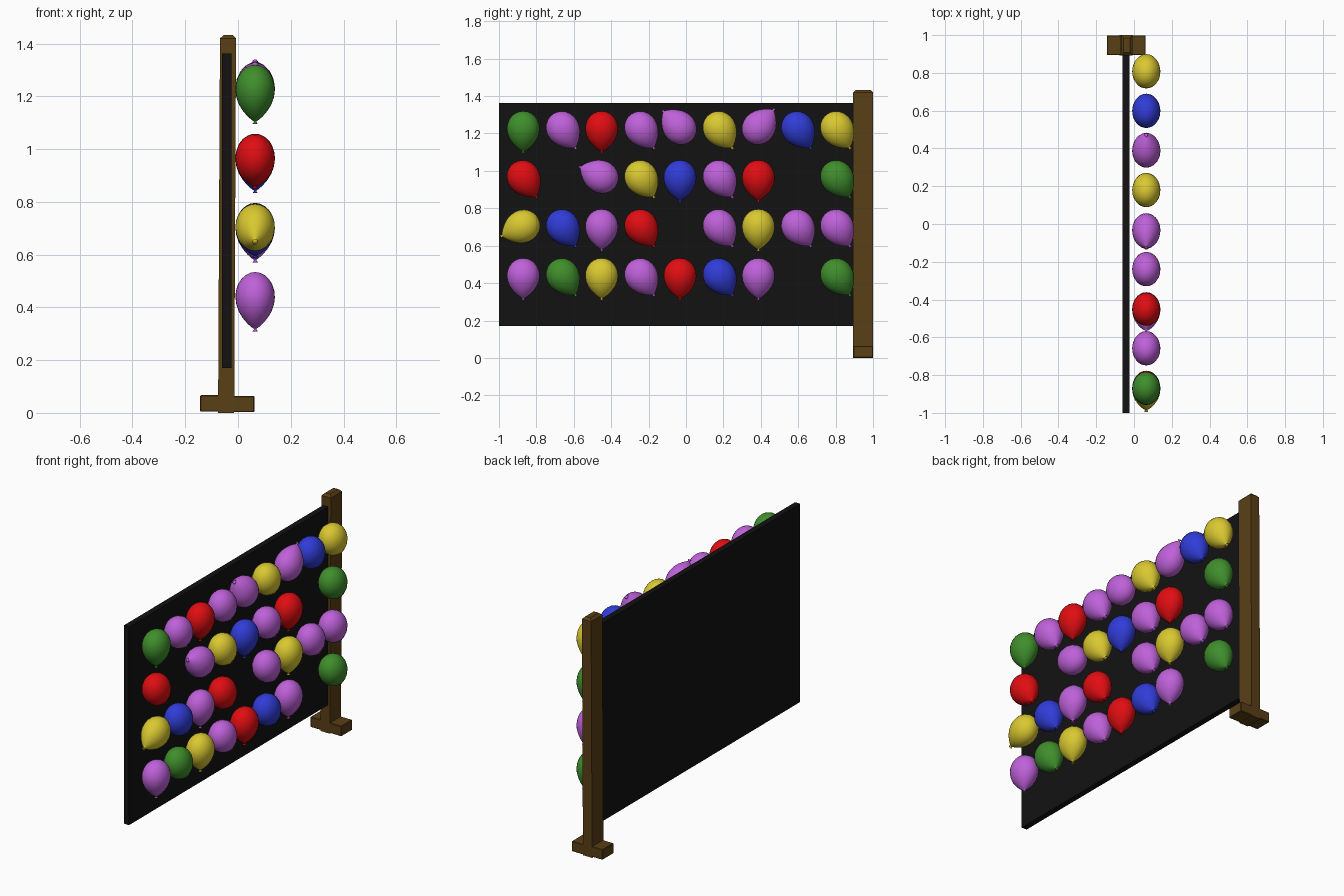
import bpy, bmesh, math
from mathutils import Matrix

if "Cube" in bpy.data.objects:
    bpy.data.objects.remove(bpy.data.objects["Cube"])


def material(name, rgb):
    m = bpy.data.materials.new(name)
    m.diffuse_color = (*rgb, 1)
    m.use_nodes = True
    m.node_tree.nodes["Principled BSDF"].inputs["Base Color"].default_value = m.diffuse_color
    return m


def add_object(name, mesh):
    ob = bpy.data.objects.new(name, mesh)
    bpy.context.collection.objects.link(ob)
    return ob


def box(name, lo, hi, mat, bevel=0):
    bm = bmesh.new()
    size = [b - a for a, b in zip(lo, hi)]
    mid = [(a + b) / 2 for a, b in zip(lo, hi)]
    bmesh.ops.create_cube(bm, size=1, matrix=Matrix.Translation(mid) @ Matrix.Diagonal((*size, 1)))
    if bevel:
        bmesh.ops.bevel(bm, geom=bm.edges[:], offset=bevel, segments=1, affect='EDGES')
    me = bpy.data.meshes.new(name)
    bm.to_mesh(me)
    bm.free()
    me.materials.append(mat)
    return add_object(name, me)


# Backing board
black = material("black", (0.006, 0.006, 0.006))
box("backing_board", (-0.06, -1.0, 0.17), (-0.025, 0.91, 1.362), black)

# Wooden post, leaning very slightly, with a chamfered top
wood = material("wood", (0.1, 0.05, 0.008))
post = box("post", (-0.072, 0.893, 0.0), (-0.011, 1.0, 1.433), wood)
bm = bmesh.new()
bm.from_mesh(post.data)
top = [e for e in bm.edges if all(v.co.z > 1.4 for v in e.verts)]
bmesh.ops.bevel(bm, geom=top, offset=0.014, segments=1, affect='EDGES')
for v in bm.verts:
    v.co.x += 0.005 * (v.co.z - 0.7)
bm.to_mesh(post.data)
bm.free()

# Foot blocks either side of the post
box("foot_back", (-0.144, 0.894, 0.005), (-0.018, 0.999, 0.067), wood, 0.003)
box("foot_front", (-0.02, 0.894, 0.003), (0.062, 0.999, 0.064), wood, 0.003)

# Balloon profile: radius, height around the widest point, ending in a knot
profile = [(0, 0.091), (0.022, 0.088), (0.043, 0.079), (0.062, 0.064), (0.077, 0.043),
           (0.086, 0.018), (0.088, -0.006), (0.084, -0.032), (0.073, -0.059),
           (0.055, -0.084), (0.034, -0.105), (0.015, -0.119), (0.006, -0.124),
           (0.006, -0.128), (0.012, -0.134), (0, -0.132)]


def balloon_mesh(name, mat, n=28):
    bm = bmesh.new()
    vs = [bm.verts.new((r, 0, z)) for r, z in profile]
    es = [bm.edges.new(p) for p in zip(vs, vs[1:])]
    bmesh.ops.spin(bm, geom=vs + es, cent=(0, 0, 0), axis=(0, 0, 1),
                   angle=2 * math.pi, steps=n)
    bmesh.ops.remove_doubles(bm, verts=bm.verts[:], dist=0.0003)
    bmesh.ops.scale(bm, vec=(0.85, 1, 1), verts=bm.verts[:])
    bmesh.ops.recalc_face_normals(bm, faces=bm.faces[:])
    for f in bm.faces:
        f.smooth = True
    me = bpy.data.meshes.new(name)
    bm.to_mesh(me)
    bm.free()
    me.materials.append(mat)
    return me


colours = {"g": ("green", (0.05, 0.27, 0.025)), "p": ("purple", (0.52, 0.12, 0.7)),
           "r": ("red", (0.75, 0.004, 0.006)), "y": ("yellow", (0.7, 0.58, 0.03)),
           "b": ("blue", (0.03, 0.045, 0.68))}
meshes = {k: balloon_mesh(n + "_balloon", material(n, c)) for k, (n, c) in colours.items()}

# Balloon wall: lower case hangs straight, upper case tilts, dot is a gap
rows = ["gPrPpYpBY", "R.pYbPr.G", "yBpR.PyPP", "pGyPrBp.G"]
special = {(0, 4): -135, (0, 6): 140, (1, 2): -115, (2, 0): -65}
for i, row in enumerate(rows):
    for j, c in enumerate(row):
        if c == ".":
            continue
        k = c.lower()
        ob = add_object(f"{colours[k][0]}_balloon_{i + 1}_{j + 1}", meshes[k])
        tilt = special.get((i, j), 33 if c.isupper() else 0)
        ob.location = (0.065, -0.87 + 0.2095 * j, 1.229 - 0.262 * i)
        ob.rotation_euler.x = math.radians(tilt)
